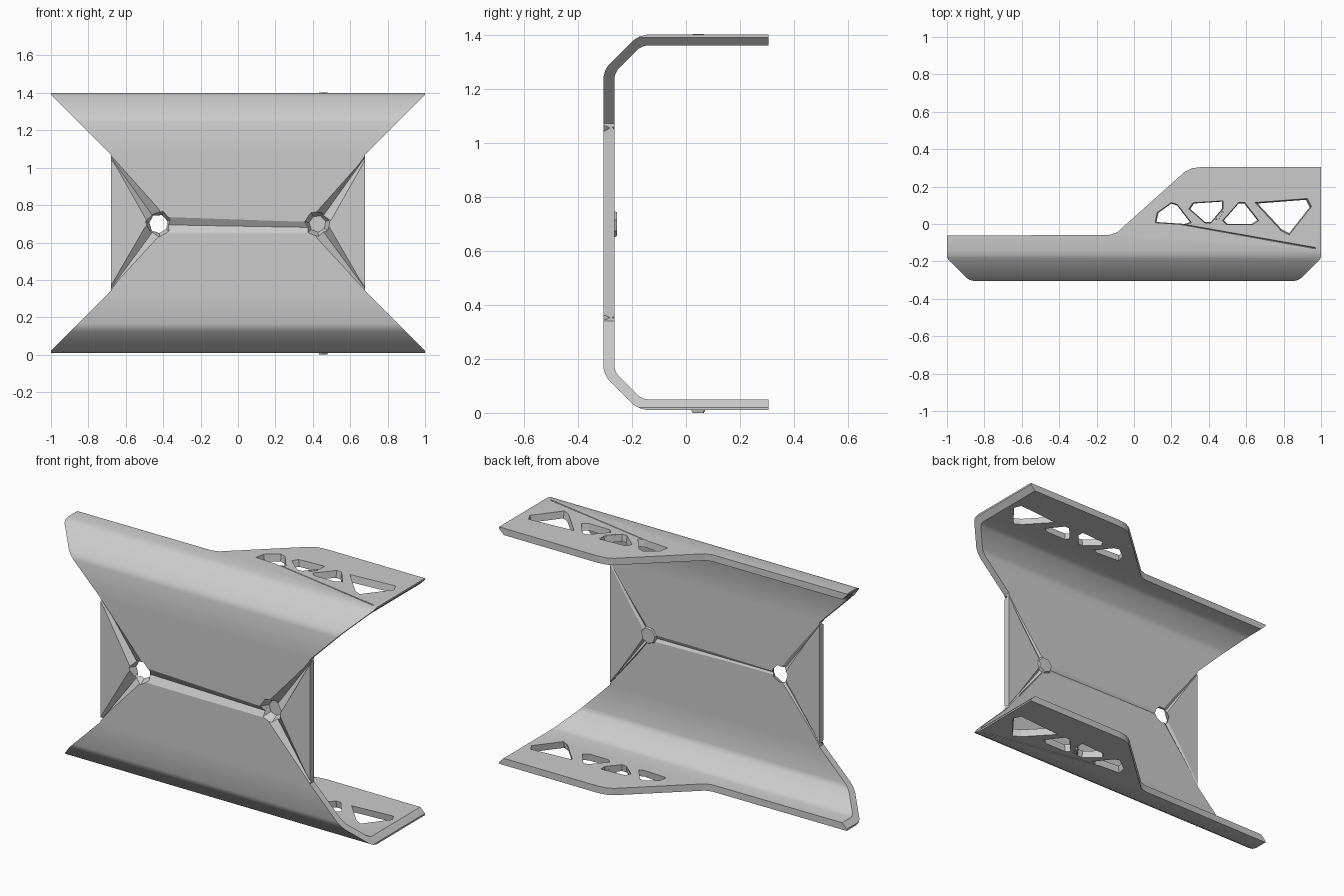
import bpy, bmesh, math
from mathutils import Vector

if "Cube" in bpy.data.objects:
    bpy.data.objects.remove(bpy.data.objects["Cube"])

MID = 0.705        # height of the mirror plane between the two flanges
FRONT, BACK = -0.305, -0.265

grey = bpy.data.materials.new("plain_grey")
grey.use_nodes = True
grey.diffuse_color = (0.6, 0.6, 0.6, 1)
grey.node_tree.nodes["Principled BSDF"].inputs["Base Color"].default_value = (0.6, 0.6, 0.6, 1)


def loft(name, ring_a, ring_b):
    """Closed solid between two matching rings of 3D points."""
    bm = bmesh.new()
    a = [bm.verts.new(p) for p in ring_a]
    b = [bm.verts.new(p) for p in ring_b]
    bm.faces.new(a)
    bm.faces.new(b[::-1])
    for i in range(len(a)):
        j = (i + 1) % len(a)
        bm.faces.new((a[i], b[i], b[j], a[j]))
    bmesh.ops.recalc_face_normals(bm, faces=bm.faces)
    mesh = bpy.data.meshes.new(name)
    bm.to_mesh(mesh)
    bm.free()
    mesh.materials.append(grey)
    obj = bpy.data.objects.new(name, mesh)
    bpy.context.collection.objects.link(obj)
    return obj


def cut(body, cutter):
    """Subtract the cutter from the body and discard it."""
    mod = body.modifiers.new("cut", "BOOLEAN")
    mod.operation, mod.solver, mod.object = "DIFFERENCE", "EXACT", cutter
    bpy.context.view_layer.update()
    evaluated = body.evaluated_get(bpy.context.evaluated_depsgraph_get())
    mesh = bpy.data.meshes.new_from_object(evaluated)
    body.modifiers.clear()
    body.data = mesh
    bpy.data.objects.remove(cutter)


def scaled(poly, s):
    cx = sum(p[0] for p in poly) / len(poly)
    cy = sum(p[1] for p in poly) / len(poly)
    return [(cx + (x - cx) * s, cy + (y - cy) * s) for x, y in poly]


# Channel with rounded, chamfered bends, swept along x
outer = [(FRONT, 1.245), (-0.300, 1.265), (-0.288, 1.286), (-0.194, 1.380),
         (-0.173, 1.392), (-0.143, 1.400), (0.305, 1.400)]
inner = [(0.305, 1.360), (-0.145, 1.360), (-0.160, 1.356), (-0.176, 1.347),
         (-0.252, 1.271), (-0.261, 1.255), (BACK, 1.240)]
upper = outer + inner
section = outer + inner + [(y, 2 * MID - z) for y, z in inner[::-1] + outer[::-1]]
body = loft("channel_body", [(-1, y, z) for y, z in section], [(1, y, z) for y, z in section])

# Waisted ends, cut straight through from front to back
for s in (1, -1):
    waist = [(0.68, 0.34), (1.0, 0.02), (1.2, 0.02), (1.2, 1.39), (1.0, 1.39), (0.68, 1.07)]
    cut(body, loft("waist_cutter", [(s * x, -1, z) for x, z in waist],
                   [(s * x, 1, z) for x, z in waist]))

# Flanges narrow to a lip on one half
lip = [(-1.1, -0.063), (-0.13, -0.058), (-0.09, -0.045), (0.27, 0.278),
       (0.31, 0.298), (0.37, 0.306), (0.37, 0.4), (-1.1, 0.4)]
cut(body, loft("lip_cutter", [(x, y, -1) for x, y in lip], [(x, y, 2) for x, y in lip]))

# Truss windows in both flanges, tapering inwards
windows = [
    [(0.12, 0.01), (0.13, 0.06), (0.20, 0.11), (0.23, 0.10), (0.30, 0.01), (0.27, 0.0)],
    [(0.30, 0.08), (0.32, 0.11), (0.47, 0.12), (0.47, 0.08), (0.41, 0.01), (0.38, 0.01)],
    [(0.48, 0.02), (0.56, 0.11), (0.59, 0.11), (0.66, 0.02), (0.63, 0.0), (0.50, 0.0)],
    [(0.66, 0.11), (0.92, 0.13), (0.94, 0.09), (0.83, -0.05), (0.79, -0.03)],
]


def flange_z(side, depth):
    return MID + side * (0.695 - depth)


for side in (1, -1):
    for w in windows:
        cut(body, loft("window_cutter",
                       [(x, y, flange_z(side, -0.01)) for x, y in scaled(w, 1.1)],
                       [(x, y, flange_z(side, 0.05)) for x, y in scaled(w, 0.97)]))


# V grooves: pointed at one end, opening out at the other
def groove(a, b, wa, wb, face, depth):
    a, b = Vector(a), Vector(b)
    d = (b - a).normalized()
    side = Vector((-d.y, d.x))
    out = -0.004 if face == FRONT else 0.004
    sink = -math.copysign(depth, out)

    def ring(p, w):
        left, right = p + side * w, p - side * w
        return [(left.x, face + out, left.y), (right.x, face + out, right.y),
                (p.x, face + sink, p.y)]
    cut(body, loft("groove_cutter", ring(a, wa), ring(b, wb)))


holes = [(-0.425, 0.70), (0.425, 0.70)]
for hx, hz in holes:
    for corner_z in (1.07, 0.34):
        corner = (math.copysign(0.69, hx), corner_z)
        groove(corner, (hx, hz), 0.006, 0.055, FRONT, 0.022)
        groove(corner, (hx, hz), 0.004, 0.025, BACK, 0.008)
groove((-0.42, 0.695), (0.42, 0.68), 0.05, 0.036, FRONT, 0.022)
groove((-0.42, 0.695), (0.42, 0.69), 0.015, 0.03, BACK, 0.008)

# Faceted through holes where the grooves meet
for hx, hz in holes:
    def ring(r, y):
        return [(hx + r * math.cos(k * math.pi / 3.5 + 0.3), y,
                 hz + r * math.sin(k * math.pi / 3.5 + 0.3)) for k in range(7)]
    cut(body, loft("hole_cutter", ring(0.075, FRONT - 0.01), ring(0.045, BACK + 0.01)))

# Fine crease running from the windows to the flange corner
for side in (1, -1):
    top, low = flange_z(side, -0.004), flange_z(side, 0.012)
    cut(body, loft("crease_cutter",
                   [(0.25, 0.002, top), (0.25, -0.004, top), (0.25, -0.001, low)],
                   [(0.97, -0.124, top), (0.97, -0.134, top), (0.97, -0.129, low)]))

# Small raised nodes on the middle truss struts
for side in (1, -1):
    rise = 0.002 if side > 0 else 0.010
    foot = [(0.42, 0.015), (0.45, 0.01), (0.49, 0.075), (0.47, 0.08)]
    name = "upper_truss_node" if side > 0 else "lower_truss_node"
    loft(name, [(x, y, flange_z(side, 0.02)) for x, y in foot],
         [(x, y, flange_z(side, -rise)) for x, y in scaled(foot, 0.6)])

# Smooth bends, crisp edges
bpy.ops.object.select_all(action="DESELECT")
body.select_set(True)
bpy.context.view_layer.objects.active = body
bpy.ops.object.shade_smooth_by_angle(angle=math.radians(19))
